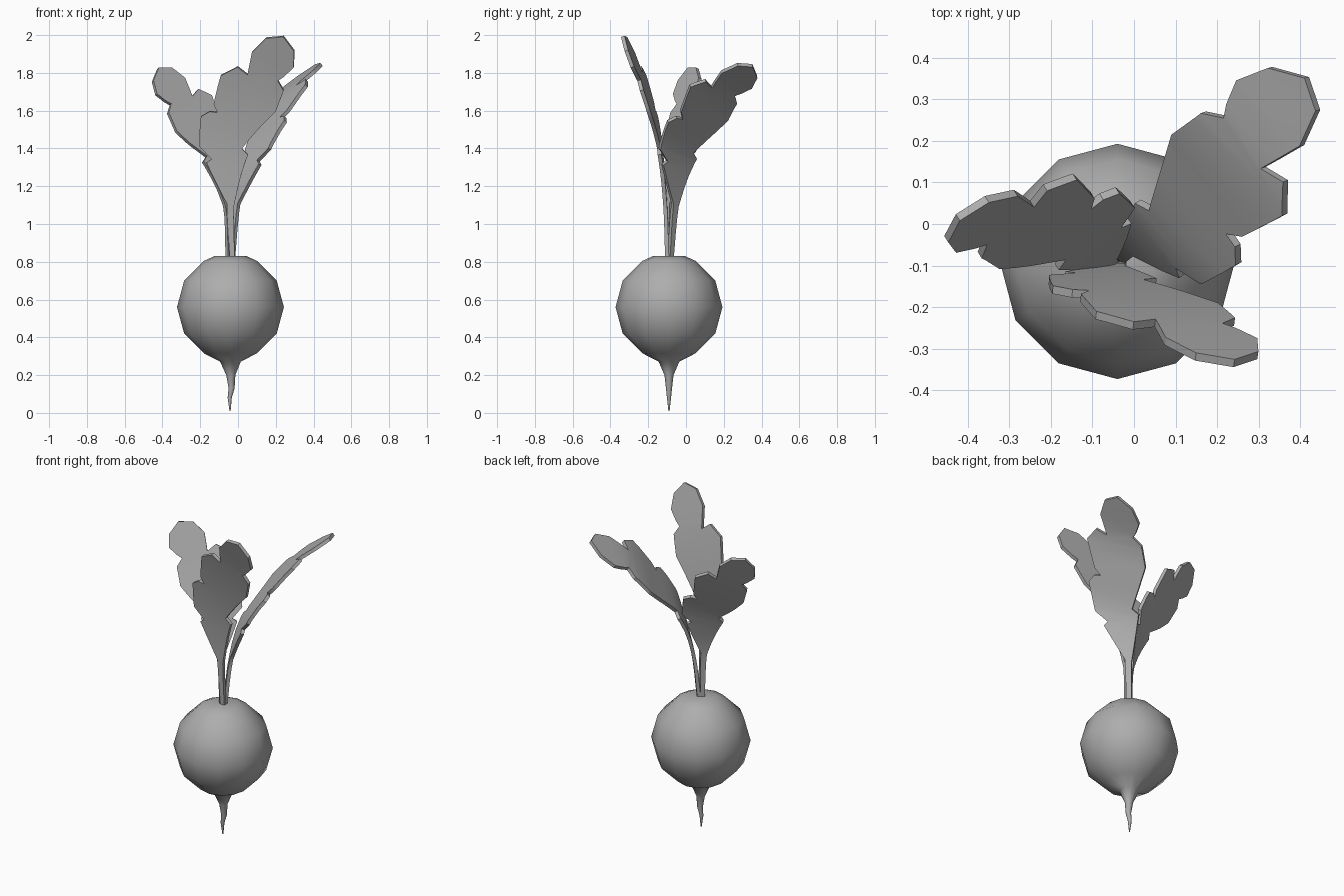
import bpy, bmesh, math
from mathutils import Vector

if "Cube" in bpy.data.objects:
    bpy.data.objects.remove(bpy.data.objects["Cube"])

CX, CY = -0.04, -0.09

grey = bpy.data.materials.new("dark_grey")
grey.diffuse_color = (0.42, 0.42, 0.42, 1)
grey.use_nodes = True
grey.node_tree.nodes["Principled BSDF"].inputs["Base Color"].default_value = grey.diffuse_color


def finish(name, bm, angle, thickness=0):
    bmesh.ops.recalc_face_normals(bm, faces=bm.faces)
    me = bpy.data.meshes.new(name)
    bm.to_mesh(me)
    bm.free()
    me.materials.append(grey)
    ob = bpy.data.objects.new(name, me)
    bpy.context.collection.objects.link(ob)
    bpy.ops.object.select_all(action='DESELECT')
    ob.select_set(True)
    bpy.context.view_layer.objects.active = ob
    if thickness:
        mod = ob.modifiers.new("thickness", 'SOLIDIFY')
        mod.thickness = thickness
        mod.offset = 0
        bpy.ops.object.modifier_apply(modifier=mod.name)
    bpy.ops.object.shade_smooth_by_angle(angle=math.radians(angle))


# Bulb and tail root: twelve-sided lathe, rings of (z, radius, sideways shift)
rings = [(0.83, 0.085, 0), (0.805, 0.14, 0), (0.70, 0.245, 0), (0.56, 0.283, 0),
         (0.42, 0.245, 0), (0.315, 0.14, 0), (0.272, 0.055, 0), (0.20, 0.024, 0.002),
         (0.13, 0.016, 0.006), (0.08, 0.011, -0.004), (0.01, 0.003, -0.002)]
bm = bmesh.new()
loops = []
for z, r, dx in rings:
    loops.append([bm.verts.new((CX + dx + r * math.cos(i * math.pi / 6),
                                CY + r * math.sin(i * math.pi / 6), z)) for i in range(12)])
for a, b in zip(loops, loops[1:]):
    for i in range(12):
        j = (i + 1) % 12
        bm.faces.new((a[i], a[j], b[j], b[i]))
bm.faces.new(loops[0])
bm.faces.new(loops[-1])
finish("bulb", bm, 50)

# Lobed leaf outline shared by all leaves: (across, along the midrib)
OUTLINE = [(0.014, 0), (0.02, 0.3), (0.145, 0.47), (0.12, 0.50), (0.195, 0.54),
           (0.225, 0.70), (0.19, 0.745), (0.15, 0.755), (0.185, 0.79), (0.22, 0.95), (0.16, 1.03),
           (0.095, 1.01), (0.125, 1.14), (0.09, 1.245), (0.01, 1.29), (-0.075, 1.235),
           (-0.11, 1.145), (-0.085, 1.075), (-0.065, 1.04), (-0.115, 1.0),
           (-0.13, 0.875), (-0.09, 0.765), (-0.033, 0.615), (-0.072, 0.595),
           (-0.02, 0.3), (-0.014, 0)]
KNOTS = [0, 0.3, 0.56, 0.78, 1.0, 1.29]


def along(pts, v):
    """Smooth point on the midrib at length v."""
    i = 0
    while i < len(KNOTS) - 2 and v > KNOTS[i + 1]:
        i += 1

    def slope(k):
        a, b = max(k - 1, 0), min(k + 1, len(KNOTS) - 1)
        return (pts[b] - pts[a]) / (KNOTS[b] - KNOTS[a])
    h = KNOTS[i + 1] - KNOTS[i]
    t = (v - KNOTS[i]) / h
    return (pts[i] * (2*t**3 - 3*t**2 + 1) + slope(i) * h * (t**3 - 2*t**2 + t)
            + pts[i + 1] * (3*t**2 - 2*t**3) + slope(i + 1) * h * (t**3 - t**2))


def leaf(name, midrib, across):
    pts = [Vector(p) for p in midrib]
    across = Vector(across)
    bm = bmesh.new()
    bm.faces.new([bm.verts.new((w, v, 0)) for w, v in OUTLINE])
    for k in range(1, 16):
        bmesh.ops.bisect_plane(bm, geom=bm.verts[:] + bm.edges[:] + bm.faces[:],
                               dist=1e-5, plane_co=(0, k * 0.081, 0), plane_no=(0, 1, 0))
    # Bend the flat outline along the midrib
    for vert in bm.verts:
        vert.co = along(pts, vert.co.y) + across * vert.co.x
    finish(name, bm, 35, 0.02)


# Back right leaf, leaning out diagonally
diagonal = [(0.01, 0.80), (0.045, 1.10), (0.12, 1.345), (0.255, 1.525), (0.40, 1.685), (0.635, 1.835)]
leaf("back_leaf", [(CX + s * 0.707, CY + s * 0.707, z) for s, z in diagonal],
     (0.66, -0.66, 0.36))

# Front leaf, the tallest
leaf("front_leaf", [(-0.03, -0.10, 0.80), (-0.04, -0.11, 1.10), (-0.02, -0.135, 1.36),
                    (0.04, -0.175, 1.56), (0.135, -0.235, 1.75), (0.25, -0.335, 1.99)],
     (-0.93, 0, 0.36))

# Left leaf
leaf("left_leaf", [(-0.05, -0.09, 0.80), (-0.06, -0.09, 1.10), (-0.13, -0.065, 1.33),
                   (-0.21, -0.04, 1.47), (-0.30, -0.008, 1.63), (-0.43, 0.01, 1.82)],
     (0.62, 0.58, 0.38))
